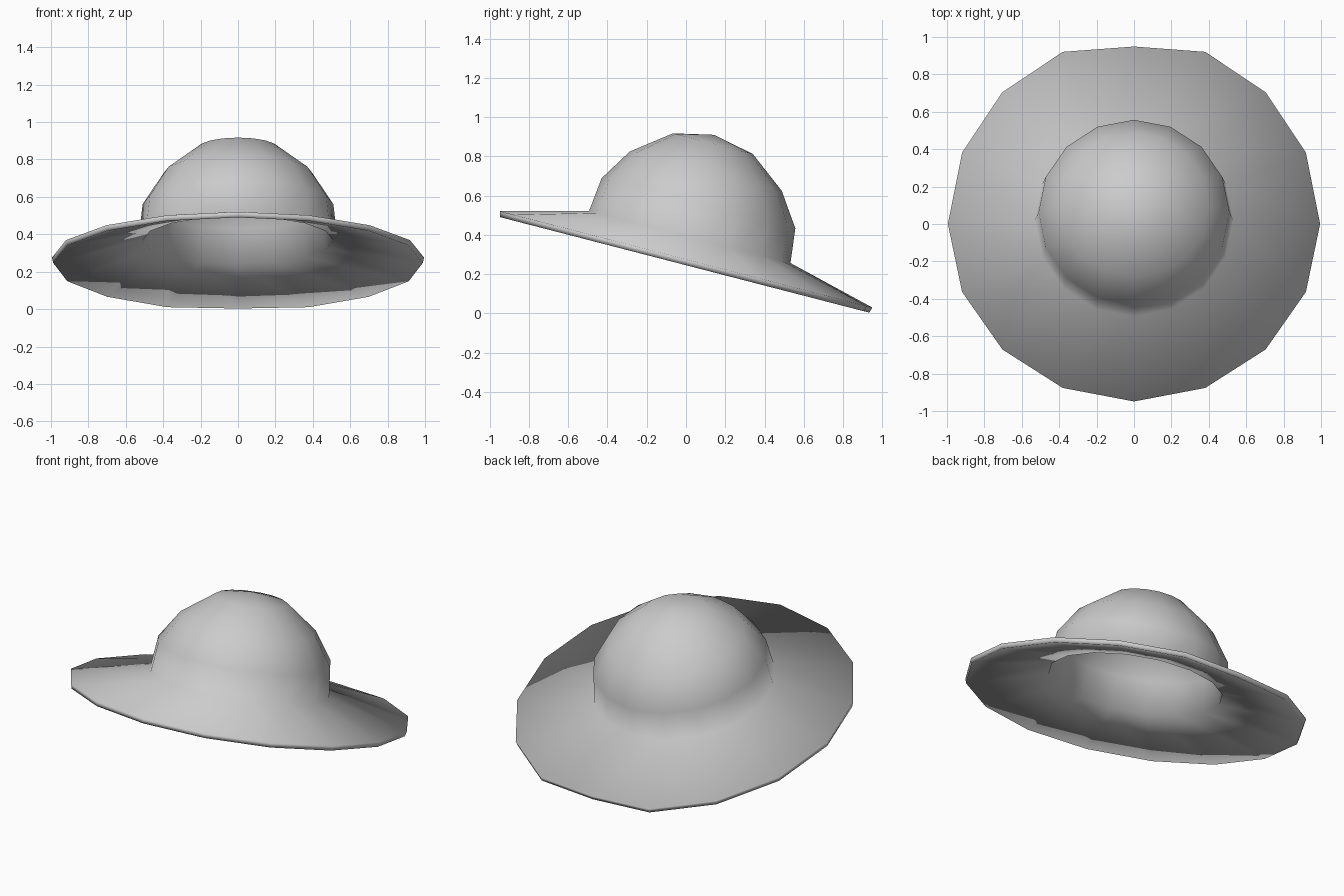
import bpy, bmesh, math

cube = bpy.data.objects.get("Cube")
if cube:
    bpy.data.objects.remove(cube)

SIDES = 16
# Rings from brim edge to crown: x radius, y radius, y shift, height
RINGS = [
    (0.995, 0.98, 0.0, 0.0),
    (0.53, 0.53, -0.01, 0.115),
    (0.51, 0.51, -0.01, 0.292),
    (0.40, 0.40, -0.015, 0.46),
    (0.21, 0.21, -0.015, 0.605),
]

# Plain felt colour
felt = bpy.data.materials.new("grey_felt")
felt.use_nodes = True
colour = (0.6, 0.6, 0.6, 1)
felt.diffuse_color = colour
felt.node_tree.nodes["Principled BSDF"].inputs["Base Color"].default_value = colour

# Brim and domed crown as one faceted shell
bm = bmesh.new()
loops = []
for level, (rx, ry, shift, height) in enumerate(RINGS):
    loop = []
    for i in range(SIDES):
        a = math.tau * i / SIDES
        x, y = rx * math.cos(a), ry * math.sin(a)
        # Brim bulges a little at the back
        if level == 0 and 0 < i < SIDES / 2 and i != SIDES / 4:
            y *= 1.05
        loop.append(bm.verts.new((x, y + shift, height)))
    loops.append(loop)

for low, high in zip(loops, loops[1:]):
    for i in range(SIDES):
        j = (i + 1) % SIDES
        bm.faces.new((low[i], low[j], high[j], high[i]))

apex = bm.verts.new((0, -0.02, 0.65))
top = loops[-1]
for i in range(SIDES):
    bm.faces.new((top[i], top[(i + 1) % SIDES], apex))

for face in bm.faces:
    face.smooth = True

mesh = bpy.data.meshes.new("sun_hat")
bm.to_mesh(mesh)
bm.free()
mesh.materials.append(felt)

hat = bpy.data.objects.new("sun_hat", mesh)
bpy.context.collection.objects.link(hat)

# Tipped back so the front brim lifts
hat.rotation_euler.x = math.radians(-14.5)
hat.location.z = 0.275

# Felt thickness, grown inward
shell = hat.modifiers.new("felt_thickness", "SOLIDIFY")
shell.thickness = 0.03
shell.offset = -1
